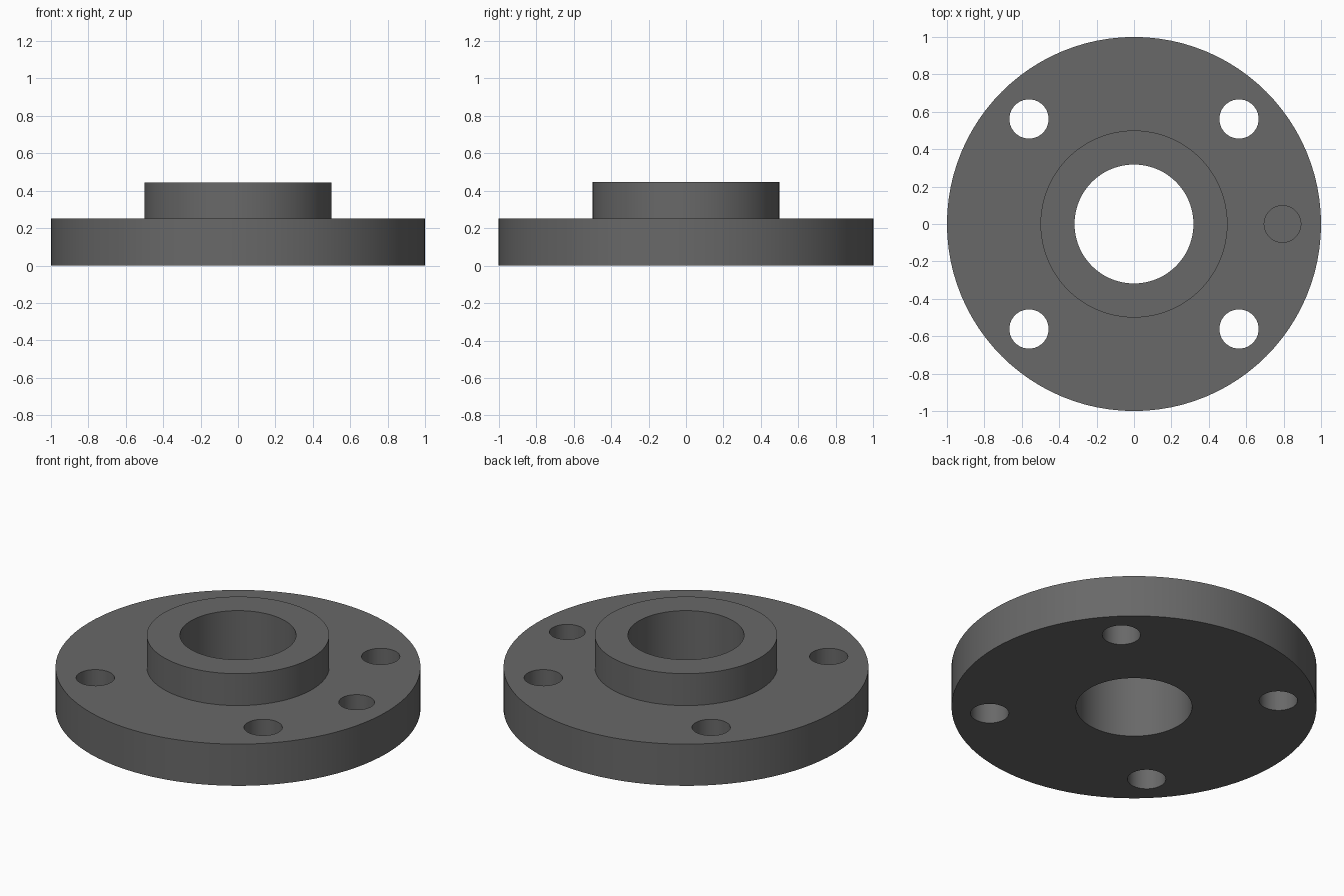
import bpy, math

if "Cube" in bpy.data.objects:
    bpy.data.objects.remove(bpy.data.objects["Cube"])

FLANGE_TOP, HUB_TOP = 0.252, 0.445
BOLT_CIRCLE = 0.794


def lathe(name, profile, sides=96):
    """Revolve a closed (radius, z) profile around the z axis."""
    n = len(profile)
    verts = [(r * math.cos(a), r * math.sin(a), z)
             for a in (2 * math.pi * i / sides for i in range(sides))
             for r, z in profile]
    faces = [(i * n + j, ((i + 1) % sides) * n + j,
              ((i + 1) % sides) * n + (j + 1) % n, i * n + (j + 1) % n)
             for i in range(sides) for j in range(n)]
    mesh = bpy.data.meshes.new(name)
    mesh.from_pydata(verts, [], faces)
    obj = bpy.data.objects.new(name, mesh)
    bpy.context.collection.objects.link(obj)
    return obj


def drill(body, name, radius, angle, bottom):
    """Cut a vertical hole on the bolt circle, from bottom up through the top."""
    top = 0.6
    bpy.ops.mesh.primitive_cylinder_add(
        vertices=48, radius=radius, depth=top - bottom,
        location=(BOLT_CIRCLE * math.cos(angle), BOLT_CIRCLE * math.sin(angle),
                  (top + bottom) / 2))
    cutter = bpy.context.object
    cutter.name = name
    cutter.data.materials.append(body.data.materials[0])
    mod = body.modifiers.new(name, 'BOOLEAN')
    mod.operation, mod.solver, mod.object = 'DIFFERENCE', 'EXACT', cutter
    bpy.context.view_layer.objects.active = body
    bpy.ops.object.modifier_apply(modifier=mod.name)
    bpy.data.objects.remove(cutter)


# Flange disc with raised hub and through bore
flange = lathe("hub_flange", [(0.318, 0), (1, 0), (1, FLANGE_TOP),
                              (0.5, FLANGE_TOP), (0.5, HUB_TOP), (0.318, HUB_TOP)])

# Dark grey metal
steel = bpy.data.materials.new("dark_steel")
steel.diffuse_color = (0.14, 0.14, 0.14, 1)
steel.use_nodes = True
steel.node_tree.nodes["Principled BSDF"].inputs["Base Color"].default_value = steel.diffuse_color
flange.data.materials.append(steel)

# Four through bolt holes
for i in range(4):
    drill(flange, f"bolt_hole_{i}", 0.105, math.radians(45 + 90 * i), -0.1)

# Blind pin hole on the right
drill(flange, "pin_hole", 0.098, 0, 0.125)

# Smooth walls, crisp rims
bpy.ops.object.select_all(action='DESELECT')
flange.select_set(True)
bpy.context.view_layer.objects.active = flange
bpy.ops.object.shade_smooth_by_angle(angle=math.radians(30))
